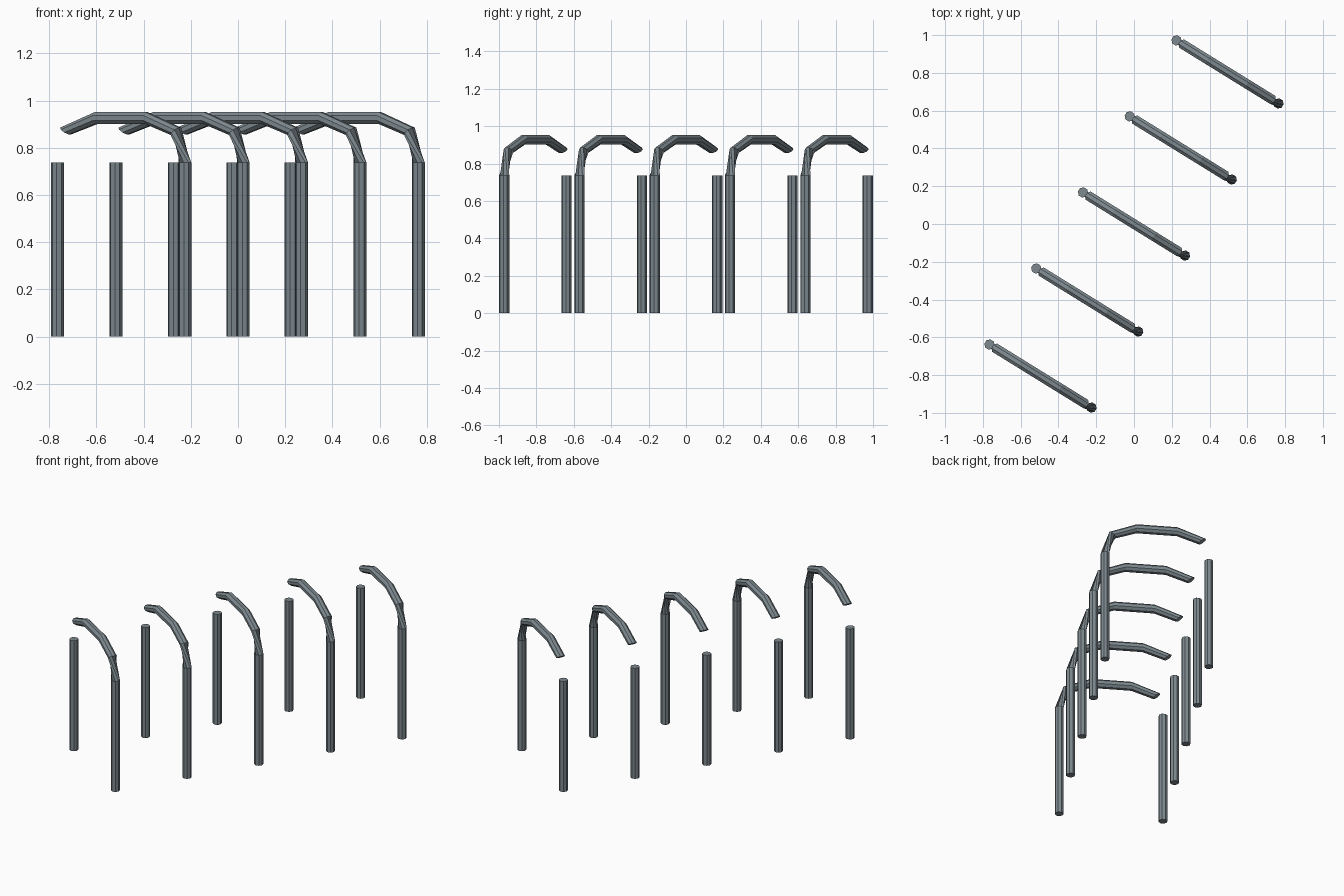
import bpy, bmesh, math
from mathutils import Vector

cube = bpy.data.objects.get("Cube")
if cube:
    bpy.data.objects.remove(cube, do_unlink=True)

SIDES = 8
RADIUS = 0.0275
HALF = Vector((0.27, -0.167))      # hoop centre to its near post
STEP = Vector((0.2475, 0.4025))    # spacing between hoops
SPAN = HALF.length
POST_TOP = 0.737

steel = bpy.data.materials.new("slate_grey_steel")
steel.use_nodes = True
grey = (0.205, 0.25, 0.275, 1)
steel.diffuse_color = grey
steel.node_tree.nodes["Principled BSDF"].inputs["Base Color"].default_value = grey


def ring(bm, s, z, angle, twist=0):
    """Octagonal section in the hoop plane, facing along the given angle."""
    a = math.radians(angle)
    side = Vector((math.sin(a), 0, -math.cos(a)))
    verts = []
    for i in range(SIDES):
        t = math.tau * (i + 0.5) / SIDES + math.radians(twist)
        offset = side * math.cos(t) + Vector((0, math.sin(t), 0))
        verts.append(bm.verts.new(Vector((s, 0, z)) + offset * RADIUS))
    return verts


def tube(name, sections):
    """Capped flat-sided tube through a list of sections."""
    bm = bmesh.new()
    rings = [ring(bm, *sec) for sec in sections]
    for low, high in zip(rings, rings[1:]):
        for i in range(SIDES):
            j = (i + 1) % SIDES
            bm.faces.new((low[i], low[j], high[j], high[i]))
    bm.faces.new(rings[0])
    bm.faces.new(rings[-1])
    bmesh.ops.recalc_face_normals(bm, faces=bm.faces)
    mesh = bpy.data.meshes.new(name)
    bm.to_mesh(mesh)
    bm.free()
    mesh.materials.append(steel)
    return mesh


# Short post, and long post that twists into the bent overhead arm
k = SPAN / HALF.x
short_post = tube("short_post", [(-SPAN, 0, 90), (-SPAN, POST_TOP, 90)])
bent_post = tube("bent_post", [
    (SPAN, 0, 90, 90), (SPAN, POST_TOP, 90, 90),
    (0.232 * k, 0.87, 127), (0.105 * k, 0.927, 180),
    (-0.105 * k, 0.927, 180), (-0.236 * k, 0.871, 235),
])

# Row of five hoops
for n in range(-2, 3):
    for mesh in (short_post, bent_post):
        obj = bpy.data.objects.new(f"{mesh.name}_{n + 3}", mesh)
        obj.location = (STEP.x * n, STEP.y * n, 0)
        obj.rotation_euler.z = math.atan2(HALF.y, HALF.x)
        bpy.context.collection.objects.link(obj)
